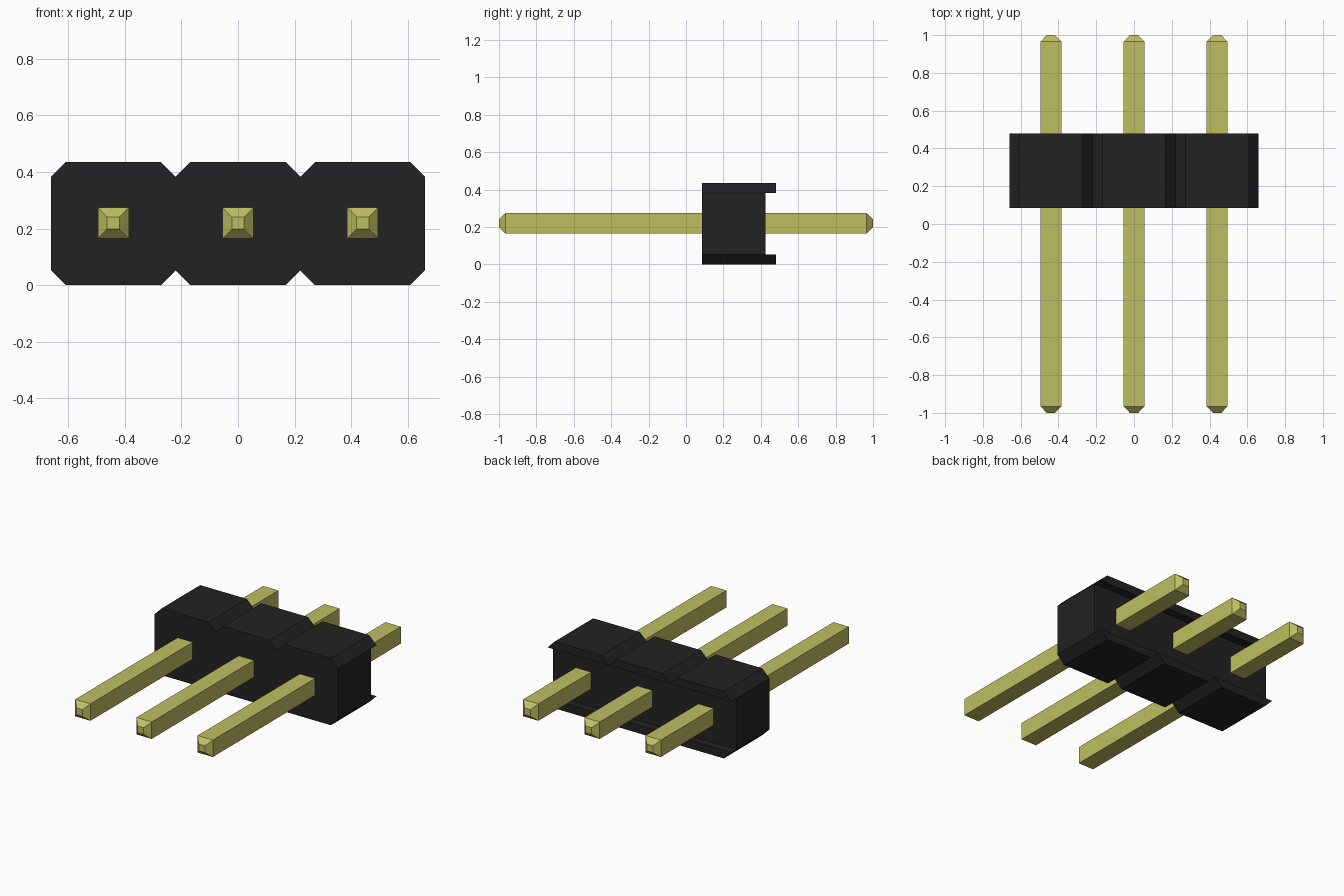
import bpy, bmesh
from mathutils import Vector

if "Cube" in bpy.data.objects:
    bpy.data.objects.remove(bpy.data.objects["Cube"])

PITCH = 0.44            # spacing between pins
HALF = PITCH / 2        # half width of one housing cell
CHAMFER = 0.052
HEIGHT = 0.435
FRONT, RECESS, BACK = 0.085, 0.425, 0.48


def material(name, colour):
    mat = bpy.data.materials.new(name)
    mat.use_nodes = True
    mat.diffuse_color = colour
    bsdf = next(n for n in mat.node_tree.nodes if n.type == 'BSDF_PRINCIPLED')
    bsdf.inputs["Base Color"].default_value = colour
    return mat


def make_object(name, bm, mat):
    bmesh.ops.recalc_face_normals(bm, faces=bm.faces[:])
    mesh = bpy.data.meshes.new(name)
    bm.to_mesh(mesh)
    bm.free()
    mesh.materials.append(mat)
    obj = bpy.data.objects.new(name, mesh)
    bpy.context.collection.objects.link(obj)
    return obj


def extrude_y(bm, faces, distance):
    out = bmesh.ops.extrude_face_region(bm, geom=faces)["geom"]
    verts = [v for v in out if isinstance(v, bmesh.types.BMVert)]
    bmesh.ops.translate(bm, verts=verts, vec=(0, distance, 0))
    return [f for f in out if isinstance(f, bmesh.types.BMFace)]


black = material("black plastic", (0.016, 0.016, 0.016, 1))
gold = material("gold metal", (0.52, 0.52, 0.12, 1))

# Housing: three chamfered cells, each a stack of trapezoid, rectangle, trapezoid
rows = [(0, HALF - CHAMFER), (CHAMFER, HALF),
        (HEIGHT - CHAMFER, HALF), (HEIGHT, HALF - CHAMFER)]
bm = bmesh.new()
for cell in (-1, 0, 1):
    x = cell * PITCH
    for (z0, w0), (z1, w1) in zip(rows, rows[1:]):
        corners = [(x - w0, z0), (x + w0, z0), (x + w1, z1), (x - w1, z1)]
        bm.faces.new([bm.verts.new((px, FRONT, pz)) for px, pz in corners])
bmesh.ops.remove_doubles(bm, verts=bm.verts[:], dist=0.0005)
back_faces = extrude_y(bm, bm.faces[:], RECESS - FRONT)

# Rear lips above and below the recess
lips = [f for f in back_faces
        if abs(f.calc_center_median().z - HEIGHT / 2) > HEIGHT / 2 - CHAMFER]
extrude_y(bm, lips, BACK - RECESS)
make_object("housing", bm, black)

# Square pins with tapered tips, lofted through four square sections
sections = [(-1.0, 0.022), (-0.965, 0.055), (0.965, 0.055), (1.0, 0.022)]
for side, cell in (("right", -1), ("middle", 0), ("left", 1)):
    bm = bmesh.new()
    centre = Vector((cell * PITCH, 0, HEIGHT / 2 + 0.002))
    rings = [[bm.verts.new(centre + Vector((sx * r, y, sz * r)))
              for sx, sz in ((-1, -1), (1, -1), (1, 1), (-1, 1))]
             for y, r in sections]
    for a, b in zip(rings, rings[1:]):
        for i in range(4):
            j = (i + 1) % 4
            bm.faces.new((a[i], a[j], b[j], b[i]))
    bm.faces.new(rings[0])
    bm.faces.new(rings[-1])
    make_object(side + "_pin", bm, gold)
